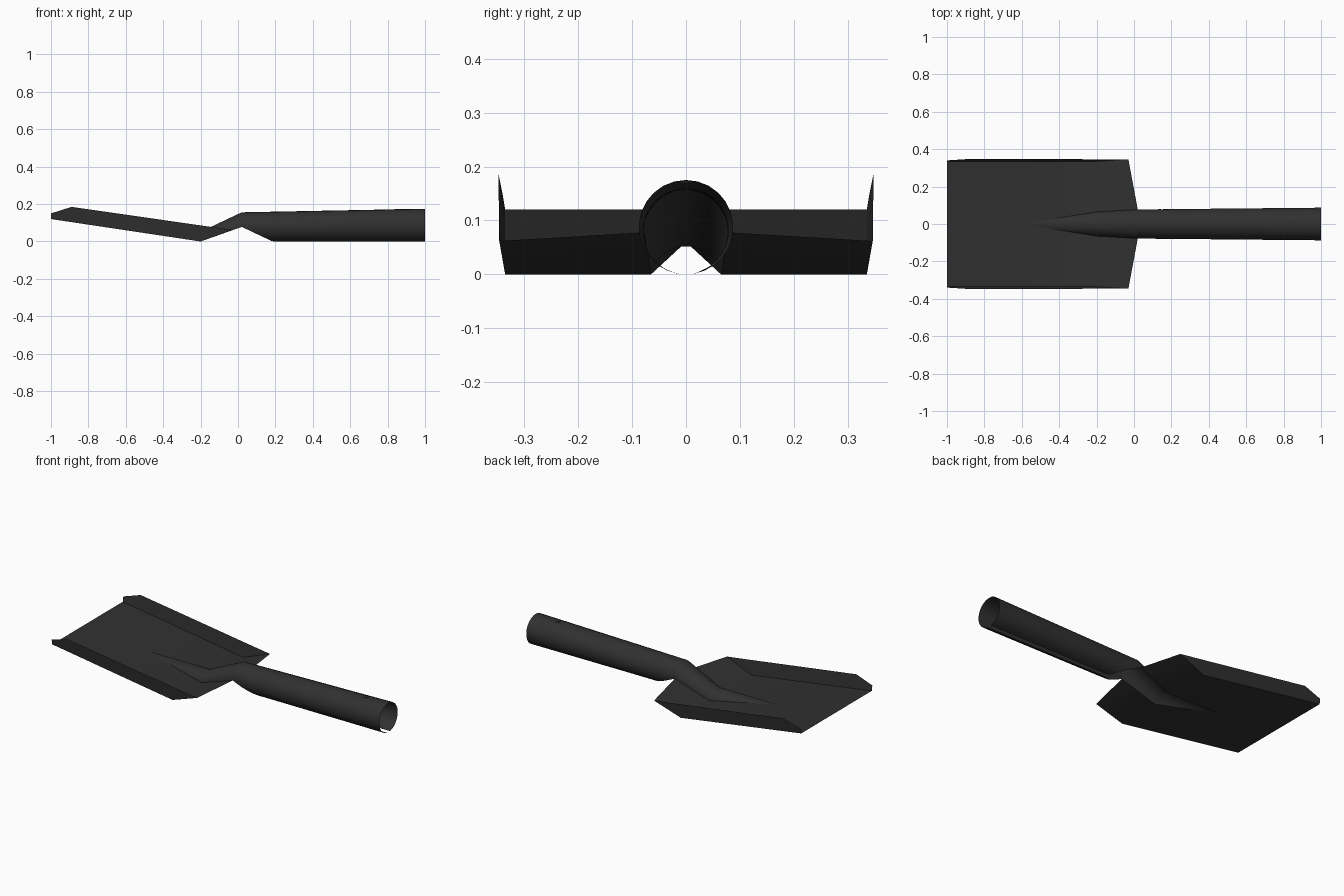
import bpy, bmesh, math

if "Cube" in bpy.data.objects:
    bpy.data.objects.remove(bpy.data.objects["Cube"])

N = 24  # segments across the ridge / socket arc

mat = bpy.data.materials.new("dark_steel")
mat.diffuse_color = (0.03, 0.03, 0.03, 1)
mat.use_nodes = True
mat.node_tree.nodes["Principled BSDF"].inputs["Base Color"].default_value = mat.diffuse_color


def plate_z(x):
    return -0.15 * (x + 0.2)


def finish(bm, name, angle):
    me = bpy.data.meshes.new(name)
    bm.to_mesh(me)
    bm.free()
    ob = bpy.data.objects.new(name, me)
    bpy.context.collection.objects.link(ob)
    me.materials.append(mat)
    bpy.ops.object.select_all(action='DESELECT')
    ob.select_set(True)
    bpy.context.view_layer.objects.active = ob
    bpy.ops.object.shade_smooth_by_angle(angle=math.radians(angle))
    return ob


def loft(bm, rows):
    grid = [[bm.verts.new(p) for p in row] for row in rows]
    for a, b in zip(grid, grid[1:]):
        for i in range(len(a) - 1):
            bm.faces.new((a[i], b[i], b[i + 1], a[i + 1]))
    bmesh.ops.remove_doubles(bm, verts=bm.verts, dist=1e-5)
    bmesh.ops.recalc_face_normals(bm, faces=bm.faces)


def arc(x, half_width, base, height, power=1.0):
    pts = []
    for i in range(N + 1):
        t = math.pi * (i / N - 0.5)
        z = base + height * max(math.cos(t), 0) ** power
        pts.append((x, half_width * math.sin(t), z))
    return pts


def blade_row(edge, rim, mid):
    # rim of the side flange, fold, centre ridge, then mirrored
    flip = lambda p: (p[0], -p[1], p[2])
    return [flip(rim), flip(edge)] + mid + [edge, rim]


# Blade: sloped plate with side flanges, back wall and tapering centre ridge
rows = []
for x, rim_y, rim_z in ((-1, 0.34, 0.15), (-0.89, 0.347, 0.185), (-0.6, 0.347, 0.1435)):
    z = plate_z(x)
    rows.append(blade_row((x, 0.335, z), (x, rim_y, rim_z), arc(x, 0, z, 0)))
rows.append(blade_row((-0.2, 0.335, 0), (-0.2, 0.346, 0.086),
                      arc(-0.2, 0.065, 0, 0.052, 1.2)))
corner = (-0.03, 0.346, 0.062)
rows.append(blade_row(corner, corner, arc(0.02, 0.078, 0.078, 0.078)))
bm = bmesh.new()
loft(bm, rows)
finish(bm, "shovel_blade", 30)

# Socket: rolled tube with a slanted opening underneath and a narrow seam
rows = []
for x in (0.02, 0.05, 0.08, 0.11, 0.14, 0.165, 0.18, 0.19, 1.0):
    r = 0.078 + 0.0095 * (x - 0.02) / 0.98
    cut_z = max(0.0, 0.078 * (0.185 - x) / 0.165)
    end = min(math.acos(max(-1, cut_z / r - 1)), math.radians(171))
    if x == 0.02:
        end = math.pi / 2
    rows.append([(x, r * math.sin(a), r + r * math.cos(a))
                 for a in (end * (2 * i / N - 1) for i in range(N + 1))])
bm = bmesh.new()
loft(bm, rows)
finish(bm, "handle_socket", 40)

# Small rivet on top of the socket
bm = bmesh.new()
bmesh.ops.create_cone(bm, cap_ends=True, segments=12, radius1=0.013,
                      radius2=0.013, depth=0.004)
bmesh.ops.translate(bm, verts=bm.verts, vec=(0.85, 0, 0.1715))
finish(bm, "socket_rivet", 30)
